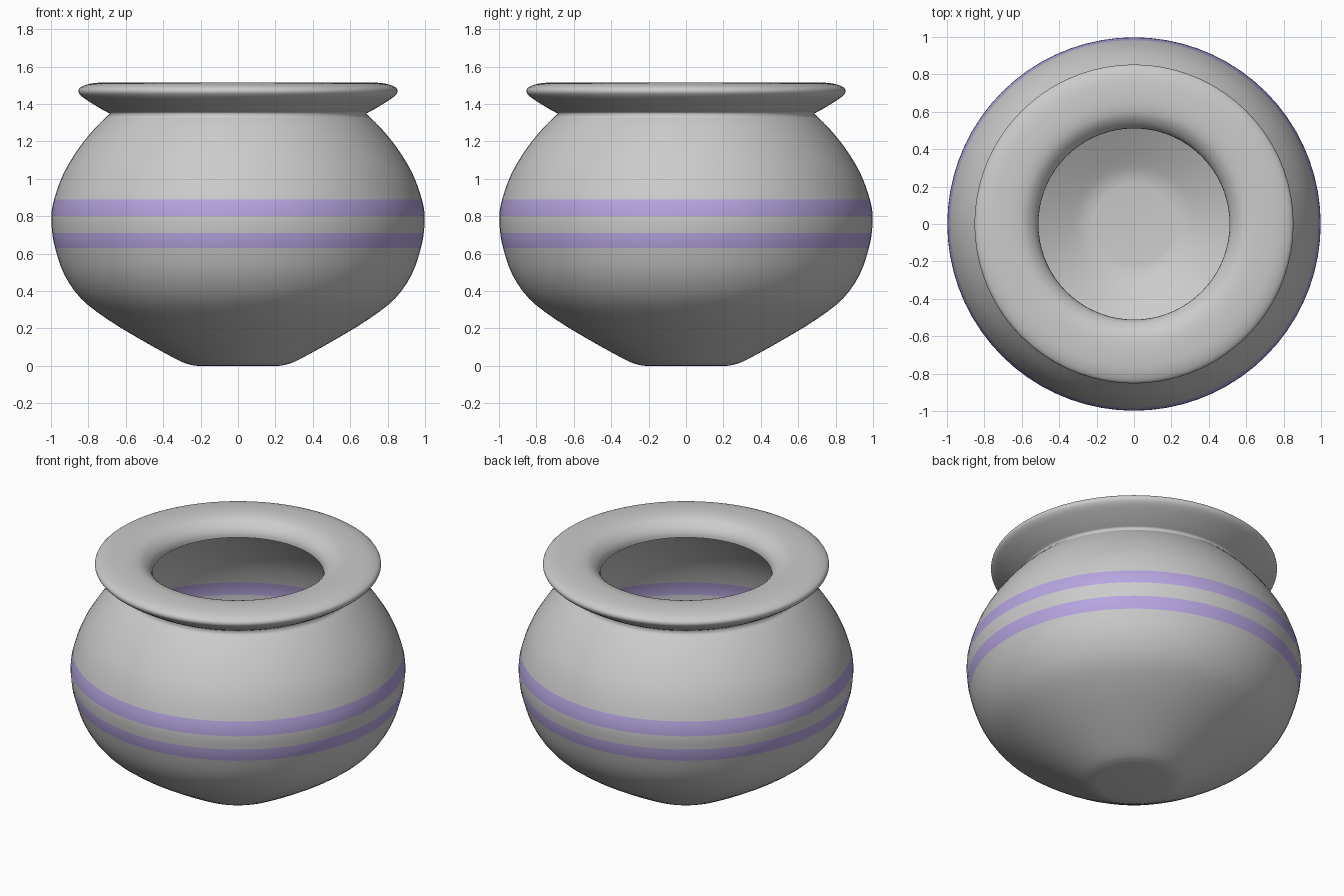
import bpy, bmesh, math
from mathutils import Vector

if "Cube" in bpy.data.objects:
    bpy.data.objects.remove(bpy.data.objects["Cube"])

SEGMENTS = 72

def smooth_curve(points, steps):
    """Catmull-Rom curve through (radius, height) points."""
    pts = [Vector(p) for p in points]
    pts = [2 * pts[0] - pts[1]] + pts + [2 * pts[-1] - pts[-2]]
    out = []
    for a, b, c, d in zip(pts, pts[1:], pts[2:], pts[3:]):
        for i in range(steps):
            t = i / steps
            out.append(0.5 * (2 * b + (c - a) * t + (2 * a - 5 * b + 4 * c - d) * t * t
                              + (3 * b - a - 3 * c + d) * t ** 3))
    return out + [pts[-2]]

# Round body, from foot to neck (band borders are profile points)
body = smooth_curve([(0.22, 0), (0.255, 0.006), (0.32, 0.03), (0.52, 0.14), (0.70, 0.25),
                     (0.84, 0.36), (0.93, 0.49), (0.978, 0.63), (0.993, 0.71), (0.998, 0.80),
                     (0.983, 0.89), (0.932, 1.03), (0.85, 1.165), (0.76, 1.275),
                     (0.685, 1.348)], 3)
# Flared lip that rolls over into the mouth
rim = smooth_curve([(0.685, 1.348), (0.74, 1.378), (0.815, 1.425), (0.845, 1.45),
                    (0.853, 1.47), (0.84, 1.49), (0.79, 1.508), (0.72, 1.515),
                    (0.64, 1.514), (0.58, 1.50), (0.537, 1.468), (0.516, 1.435),
                    (0.511, 1.405)], 3)
profile = body + rim[1:]

# Single-wall surface of revolution with a closed foot
bm = bmesh.new()
rings = []
for r, z in profile:
    rings.append([bm.verts.new((r * math.cos(a), r * math.sin(a), z))
                  for a in (2 * math.pi * k / SEGMENTS for k in range(SEGMENTS))])
bm.faces.new(rings[0][::-1])
for lo, hi in zip(rings, rings[1:]):
    for k in range(SEGMENTS):
        n = (k + 1) % SEGMENTS
        f = bm.faces.new((lo[k], lo[n], hi[n], hi[k]))
        # Two painted bands
        z = f.calc_center_median().z
        f.material_index = int(0.63 < z < 0.71 or 0.80 < z < 0.89)
for f in bm.faces:
    f.smooth = True

mesh = bpy.data.meshes.new("pot")
bm.to_mesh(mesh)
bm.free()
pot = bpy.data.objects.new("pot", mesh)
bpy.context.collection.objects.link(pot)

for name, colour in (("clay", (0.6, 0.6, 0.6, 1)), ("purple_band", (0.47, 0.38, 0.75, 1))):
    mat = bpy.data.materials.new(name)
    mat.diffuse_color = colour
    mat.use_nodes = True
    mat.node_tree.nodes["Principled BSDF"].inputs["Base Color"].default_value = mat.diffuse_color
    mesh.materials.append(mat)
